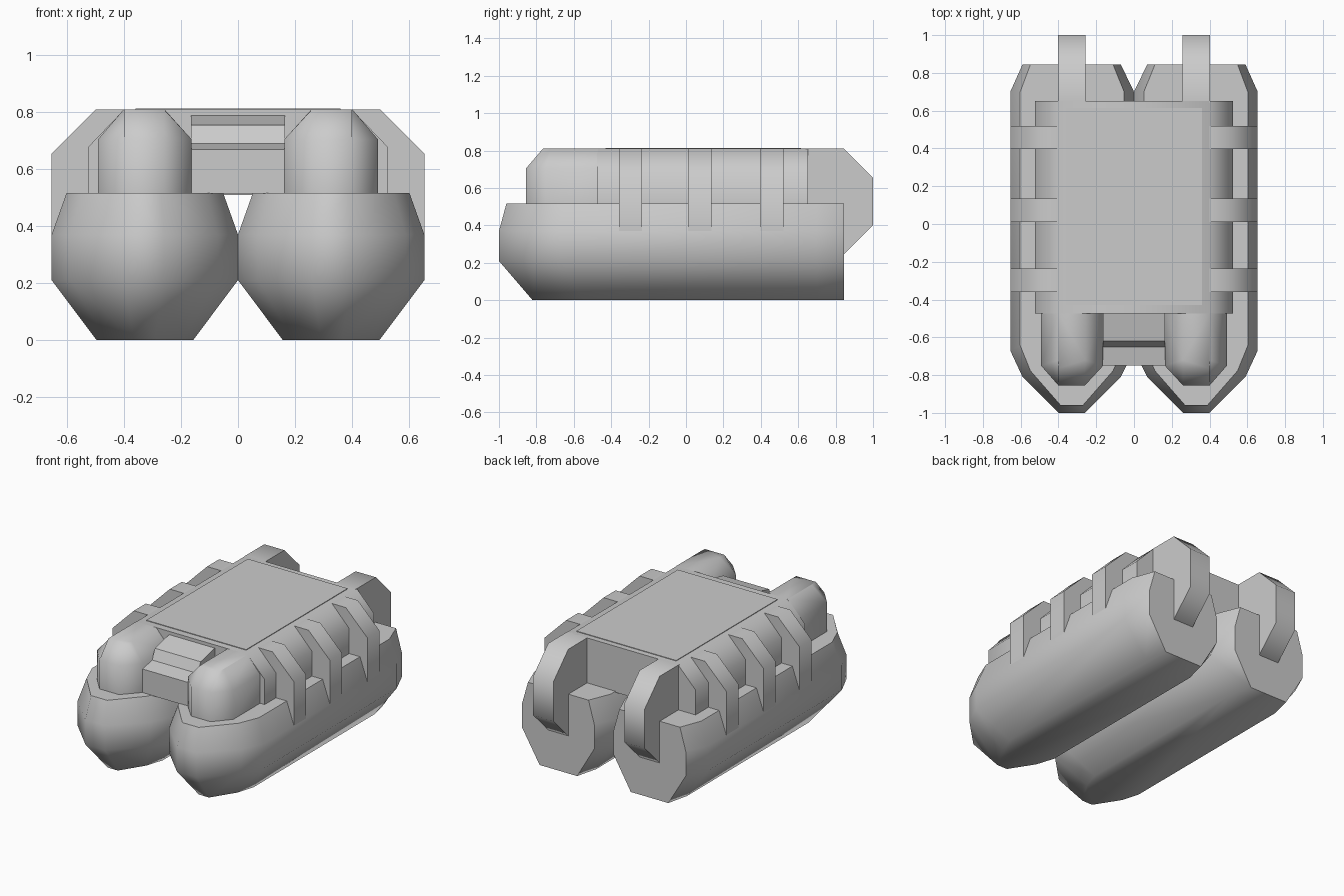
import bpy, bmesh, math

if "Cube" in bpy.data.objects:
    bpy.data.objects.remove(bpy.data.objects["Cube"])


def finish(name, bm, mirror=True, smooth=60):
    bmesh.ops.recalc_face_normals(bm, faces=bm.faces)
    me = bpy.data.meshes.new(name)
    bm.to_mesh(me)
    bm.free()
    ob = bpy.data.objects.new(name, me)
    bpy.context.collection.objects.link(ob)
    bpy.ops.object.select_all(action='DESELECT')
    ob.select_set(True)
    bpy.context.view_layer.objects.active = ob
    if smooth:
        bpy.ops.object.shade_smooth_by_angle(angle=math.radians(smooth))
    if mirror:
        m = ob.modifiers.new("mirror", 'MIRROR')
        m.use_mirror_merge = False
    return ob


def loft(name, rings, **kw):
    """Closed solid through matching rings of 3D points."""
    bm = bmesh.new()
    vs = [[bm.verts.new(p) for p in r] for r in rings]
    n = len(vs[0])
    for a, b in zip(vs, vs[1:]):
        for i in range(n):
            j = (i + 1) % n
            bm.faces.new((a[i], a[j], b[j], b[i]))
    bm.faces.new(vs[0])
    bm.faces.new(vs[-1])
    return finish(name, bm, **kw)


def along_x(name, yz, x0, x1, **kw):
    return loft(name, [[(x, y, z) for y, z in yz] for x in (x0, x1)], **kw)


def along_y(name, xz, y0, y1, **kw):
    return loft(name, [[(x, y, z) for x, z in xz] for y in (y0, y1)], **kw)


# Twin lower pontoons: one plan outline, tapered at several heights
CX = 0.3275
plan = [(0.655, 0.70), (0.59, 0.845), (0.07, 0.845), (0, 0.70), (0, -0.67),
        (0.07, -0.81), (0.26, -1), (0.40, -1), (0.59, -0.81), (0.655, -0.67)]


def section(z, sx, front):
    return [(CX + (x - CX) * sx, y * front if y < 0 else y, z) for x, y in plan]


loft("pontoon", [section(0, 0.52, 0.82), section(0.21, 1, 1),
                 section(0.37, 1, 1), section(0.517, 0.84, 0.96)])

# Upper body with sloped shoulders
along_y("upper_body", [(-0.525, 0.51), (0.525, 0.51), (0.525, 0.68), (0.40, 0.81),
                       (-0.40, 0.81), (-0.525, 0.68)], -0.475, 0.652, mirror=False)

# Two thin roof panels meeting on the centre line
along_y("roof_panel", [(0, 0.80), (0.36, 0.80), (0.36, 0.814), (0, 0.814)], -0.43, 0.615)


# Rounded front cheeks
def cheek_ring(z, x0, x1, side_y, front_y):
    return [(x0, -0.47, z), (x0, side_y, z), (0.26, front_y, z),
            (0.40, front_y, z), (x1, side_y, z), (x1, -0.47, z)]


loft("front_cheek", [cheek_ring(0.51, 0.163, 0.492, -0.75, -0.855),
                     cheek_ring(0.705, 0.163, 0.492, -0.75, -0.855),
                     cheek_ring(0.81, 0.258, 0.402, -0.72, -0.765)])

# Stepped nose between the cheeks
along_x("nose", [(-0.47, 0.515), (-0.75, 0.515), (-0.75, 0.67), (-0.65, 0.69),
                 (-0.62, 0.755), (-0.47, 0.79)], -0.165, 0.165, mirror=False, smooth=40)

# Side ribs
rib = [(0.40, 0.37), (0.655, 0.37), (0.655, 0.655), (0.50, 0.81), (0.40, 0.81)]
for i, y in enumerate((-0.297, 0.073, 0.458)):
    along_y(f"side_rib_{i + 1}", rib, y - 0.062, y + 0.062)

# Rear struts curling down behind the pontoons
along_x("rear_strut", [(0.64, 0.245), (0.845, 0.245), (1.0, 0.40), (1.0, 0.655),
                       (0.845, 0.81), (0.64, 0.81)], 0.257, 0.402)
